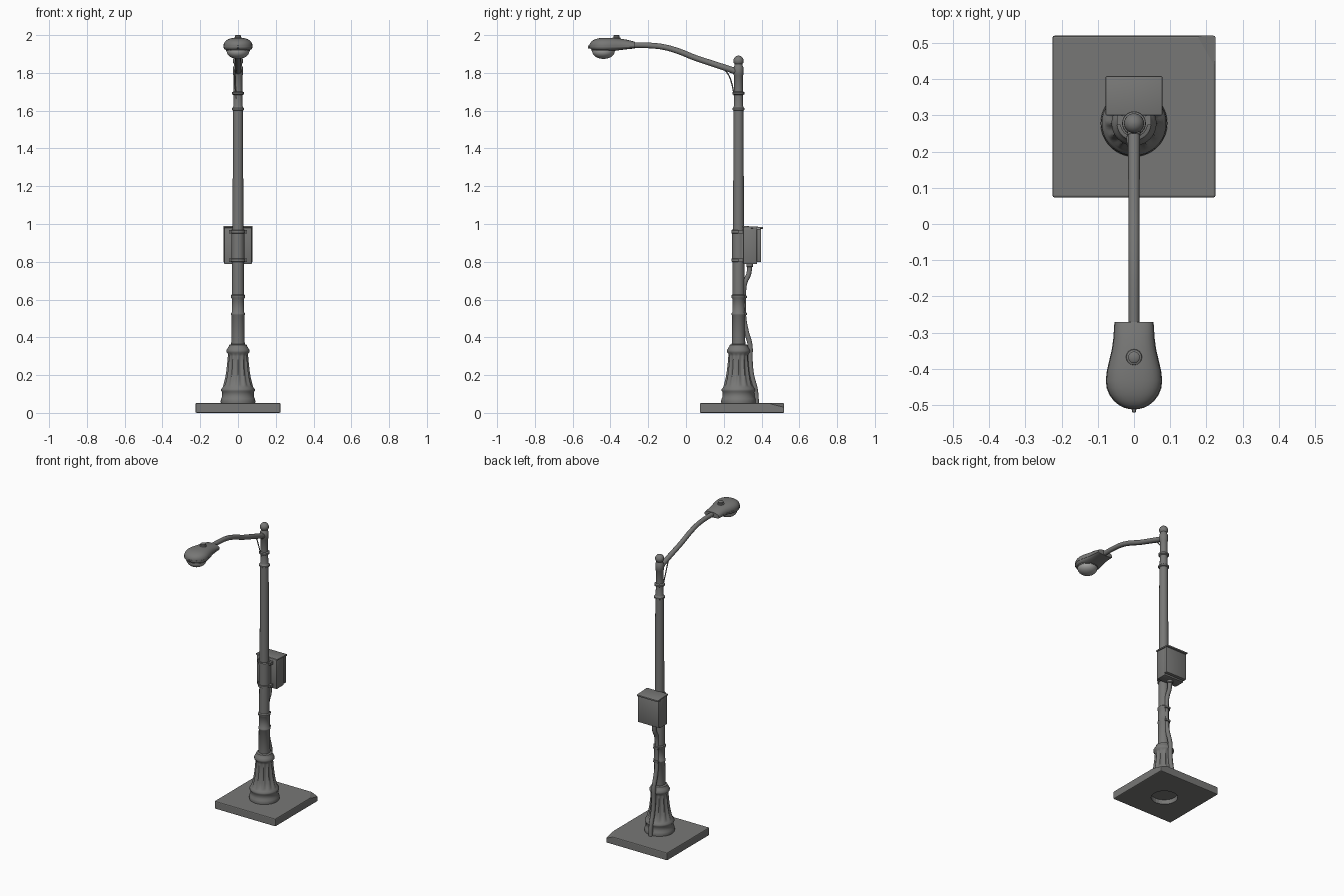
import bpy, bmesh, math
from mathutils import Vector

if "Cube" in bpy.data.objects:
    bpy.data.objects.remove(bpy.data.objects["Cube"])

PY = 0.278  # pole axis in y


def material(name, c):
    m = bpy.data.materials.new(name)
    m.diffuse_color = (*c, 1)
    m.use_nodes = True
    m.node_tree.nodes["Principled BSDF"].inputs["Base Color"].default_value = m.diffuse_color
    return m


GREY = material("weathered grey metal", (0.185, 0.185, 0.18))
GLASS = material("pale lamp glass", (0.36, 0.36, 0.35))


def finish(name, bm, angle=40):
    bmesh.ops.recalc_face_normals(bm, faces=bm.faces)
    me = bpy.data.meshes.new(name)
    bm.to_mesh(me)
    bm.free()
    me.materials.append(GREY)
    me.shade_smooth()
    me.set_sharp_from_angle(angle=math.radians(angle))
    ob = bpy.data.objects.new(name, me)
    bpy.context.collection.objects.link(ob)
    return ob


def loft(name, rings, angle=40):
    """Skin a list of closed rings and cap both ends."""
    bm = bmesh.new()
    vr = [[bm.verts.new(p) for p in r] for r in rings]
    n = len(vr[0])
    for a, b in zip(vr, vr[1:]):
        for i in range(n):
            bm.faces.new((a[i], a[(i + 1) % n], b[(i + 1) % n], b[i]))
    bm.faces.new(vr[0])
    bm.faces.new(vr[-1])
    return finish(name, bm, angle)


def lathe(name, profile, x=0, y=PY, n=24, flute=0, angle=40):
    """Turn (radius, z[, flute depth]) points about a vertical axis."""
    rings = []
    for p in profile:
        d = p[2] if len(p) > 2 else 0
        ring = []
        for i in range(n):
            a = 2 * math.pi * i / n
            r = p[0] - d * (0.5 - 0.5 * math.cos(flute * a))
            ring.append((x + r * math.cos(a), y + r * math.sin(a), p[1]))
        rings.append(ring)
    return loft(name, rings, angle)


def box(name, lo, hi, bevel=0.0, slope=0.0):
    bm = bmesh.new()
    bmesh.ops.create_cube(bm, size=1)
    lo, hi = Vector(lo), Vector(hi)
    for v in bm.verts:
        t = v.co + Vector((0.5, 0.5, 0.5))
        v.co = [lo[k] + t[k] * (hi[k] - lo[k]) for k in range(3)]
        v.co.z -= slope * t.y
    if bevel:
        bmesh.ops.bevel(bm, geom=bm.edges[:], offset=bevel, segments=2,
                        affect='EDGES', profile=0.5)
    return finish(name, bm)


def activate(ob):
    bpy.ops.object.select_all(action='DESELECT')
    ob.select_set(True)
    bpy.context.view_layer.objects.active = ob


def tube(name, pts, r, res=3):
    cu = bpy.data.curves.new(name, 'CURVE')
    cu.dimensions = '3D'
    cu.bevel_depth = 1
    cu.bevel_resolution = res
    cu.resolution_u = 6
    cu.use_fill_caps = True
    sp = cu.splines.new('BEZIER')
    sp.bezier_points.add(len(pts) - 1)
    for i, (bp, p) in enumerate(zip(sp.bezier_points, pts)):
        bp.co = p
        bp.radius = r[i] if isinstance(r, list) else r
        bp.handle_left_type = bp.handle_right_type = 'AUTO'
    ob = bpy.data.objects.new(name, cu)
    cu.materials.append(GREY)
    bpy.context.collection.objects.link(ob)
    activate(ob)
    bpy.ops.object.convert(target='MESH')
    ob = bpy.context.object
    ob.data.shade_smooth()
    ob.data.set_sharp_from_angle(angle=math.radians(50))
    return ob


# ground slab with a chipped corner and a round recess underneath
slab = box("ground_slab", (-0.225, 0.073, 0), (0.225, 0.52, 0.052), 0.006)
bm = bmesh.new()
bm.from_mesh(slab.data)
bmesh.ops.bisect_plane(bm, geom=bm.verts[:] + bm.edges[:] + bm.faces[:],
                       plane_co=(0.200, 0.475, 0.052),
                       plane_no=Vector((0.35, 0.20, 0.8)).normalized(),
                       clear_outer=True)
bmesh.ops.holes_fill(bm, edges=[e for e in bm.edges if e.is_boundary])
bm.to_mesh(slab.data)
bm.free()
cutter = lathe("slab_recess_cutter", [(0.08, -0.02), (0.08, 0.03)], y=0.285)
mod = slab.modifiers.new("recess", 'BOOLEAN')
mod.operation = 'DIFFERENCE'
mod.object = cutter
activate(slab)
bpy.ops.object.modifier_apply(modifier="recess")
bpy.data.objects.remove(cutter)
slab.data.shade_smooth()
slab.data.set_sharp_from_angle(angle=math.radians(12))

# cast fluted pedestal
lathe("pedestal", [
    (0.090, 0.045), (0.092, 0.060), (0.090, 0.075), (0.084, 0.085), (0.084, 0.110),
    (0.089, 0.116), (0.089, 0.126), (0.082, 0.134), (0.079, 0.140), (0.077, 0.150, 0.008),
    (0.069, 0.180, 0.009), (0.062, 0.220, 0.009), (0.057, 0.265, 0.008),
    (0.054, 0.300, 0.006), (0.053, 0.312), (0.061, 0.320), (0.062, 0.330),
    (0.055, 0.343), (0.049, 0.352), (0.047, 0.360), (0.036, 0.364)], n=60, flute=12, angle=50)

# pole with its collars, and the ball on top
lathe("pole", [
    (0.036, 0.350), (0.034, 0.515), (0.037, 0.519), (0.037, 0.527), (0.033, 0.532),
    (0.033, 0.606), (0.038, 0.612), (0.038, 0.622), (0.032, 0.628), (0.031, 0.800),
    (0.029, 1.000), (0.026, 1.600), (0.033, 1.604), (0.033, 1.613), (0.027, 1.618),
    (0.024, 1.625), (0.023, 1.682), (0.032, 1.687), (0.032, 1.697), (0.023, 1.702),
    (0.023, 1.785), (0.026, 1.790), (0.026, 1.830), (0.022, 1.836), (0.020, 1.846)])
ball = [(0.0275 * math.sin(a), 1.864 - 0.0275 * math.cos(a))
        for a in (math.radians(d) for d in (40, 60, 75, 90, 105, 125, 145, 160, 175))]
lathe("pole_ball_cap", [(0.020, 1.838)] + ball)

# bracket sleeve and straps holding the control box
lathe("bracket_sleeve", [(0.034, 0.800), (0.034, 0.970)])
for i, z in enumerate((0.800, 0.950)):
    lathe(f"bracket_strap_{i}", [(0.034, z), (0.038, z + 0.002),
                                 (0.038, z + 0.016), (0.034, z + 0.018)])
    for s in (-1, 1):
        box(f"strap_lug_{i}_{s}", (s * 0.040 - 0.007, PY - 0.004, z),
            (s * 0.040 + 0.007, 0.31, z + 0.018))
box("bracket_channel", (-0.030, PY, 0.800), (0.030, 0.310, 0.968))

# control box, door and sloping lid
box("control_box", (-0.073, 0.303, 0.788), (0.073, 0.376, 0.980), 0.003)
box("control_box_door", (-0.077, 0.374, 0.798), (0.077, 0.398, 0.974), 0.004)
box("control_box_lid", (-0.078, 0.300, 0.980), (0.078, 0.408, 0.990), 0.002, 0.006)

# conduit from the slab up to the control box, with clips
path = [(0.374, 0.045), (0.368, 0.12), (0.348, 0.20), (0.340, 0.28), (0.339, 0.36),
        (0.320, 0.43), (0.307, 0.50), (0.305, 0.62), (0.312, 0.69), (0.332, 0.735),
        (0.338, 0.795)]
tube("conduit", [(0, y, z) for y, z in path], 0.0135)
lathe("conduit_box_fitting", [(0.015, 0.772), (0.018, 0.775), (0.018, 0.792)], y=0.337, n=16)
for i, z in enumerate((0.517, 0.607)):
    box(f"conduit_clip_{i}", (-0.018, PY + 0.02, z), (0.018, 0.322, z + 0.014), 0.003)

# bent arm, its socket and the hanging wire
arm = [(0.275, 1.805), (0.15, 1.846), (0.045, 1.881), (-0.035, 1.913), (-0.114, 1.936),
       (-0.19, 1.945), (-0.30, 1.947)]
tube("arm", [(0, y, z) for y, z in arm],
     [0.017, 0.016, 0.0155, 0.0155, 0.015, 0.015, 0.015], 4)
tube("arm_socket", [(0, 0.265, 1.808), (0, 0.245, 1.815)], 0.0185)
wire = [(-0.006, 0.19, 1.828), (-0.016, 0.222, 1.795), (-0.017, 0.242, 1.745),
        (-0.012, 0.252, 1.700), (-0.010, 0.260, 1.665)]
tube("hanging_wire", wire, 0.0035, 1)

# lamp head: stations of (y, half width, top, bottom), then a rounded nose
MID = 1.940
st = [(-0.270, 0.053, 1.964, 1.930), (-0.285, 0.054, 1.969, 1.928), (-0.315, 0.056, 1.976, 1.925),
      (-0.345, 0.060, 1.981, 1.921), (-0.375, 0.067, 1.984, 1.917), (-0.405, 0.074, 1.986, 1.913),
      (-0.432, 0.077, 1.986, 1.911)]
for d in (15, 30, 45, 58, 70, 80, 87):
    a = math.radians(d)
    c = math.cos(a)
    st.append((-0.432 - 0.079 * math.sin(a), 0.077 * c,
               MID + 0.046 * c ** 0.8, MID - 0.029 * c ** 0.8))


def head_ring(y, w, top, bot, n=28):
    ring = []
    for i in range(n):
        a = 2 * math.pi * i / n
        s, c = math.sin(a), math.cos(a)
        h = (top - MID) if s > 0 else (MID - bot)
        ring.append((w * math.copysign(abs(c) ** 0.8, c), y,
                     MID + h * math.copysign(abs(s) ** 0.8, s)))
    return ring


loft("lamp_housing", [head_ring(*s) for s in st], 50)

# seam flange round the housing
out = [(s[1] + 0.001, s[0] - (0.001 if s[0] < -0.43 else 0)) for s in st]
outline = out + [(-x, y) for x, y in reversed(out)]
loft("housing_seam", [[(x, y, z) for x, y in outline] for z in (1.936, 1.944)], 30)

# glass bowl under the head, and its rim
bowl = [(0.060 * math.cos(a), 1.914 - 0.040 * math.sin(a))
        for a in (math.radians(d) for d in (0, 15, 30, 45, 60, 75, 87))]
glass = lathe("lamp_bowl", [(0.060, 1.93)] + bowl, y=-0.437, n=32)
glass.data.materials[0] = GLASS
lathe("bowl_rim", [(0.063, 1.930), (0.064, 1.918), (0.063, 1.915), (0.054, 1.915)],
      y=-0.437, n=32)

# light sensor on top and nose latch
lathe("light_sensor", [(0.024, 1.975), (0.021, 1.987), (0.016, 1.989), (0.016, 1.997),
                       (0.012, 2.0)], y=-0.368, n=16)
box("nose_latch", (-0.005, -0.520, 1.930), (0.005, -0.500, 1.946), 0.002)
